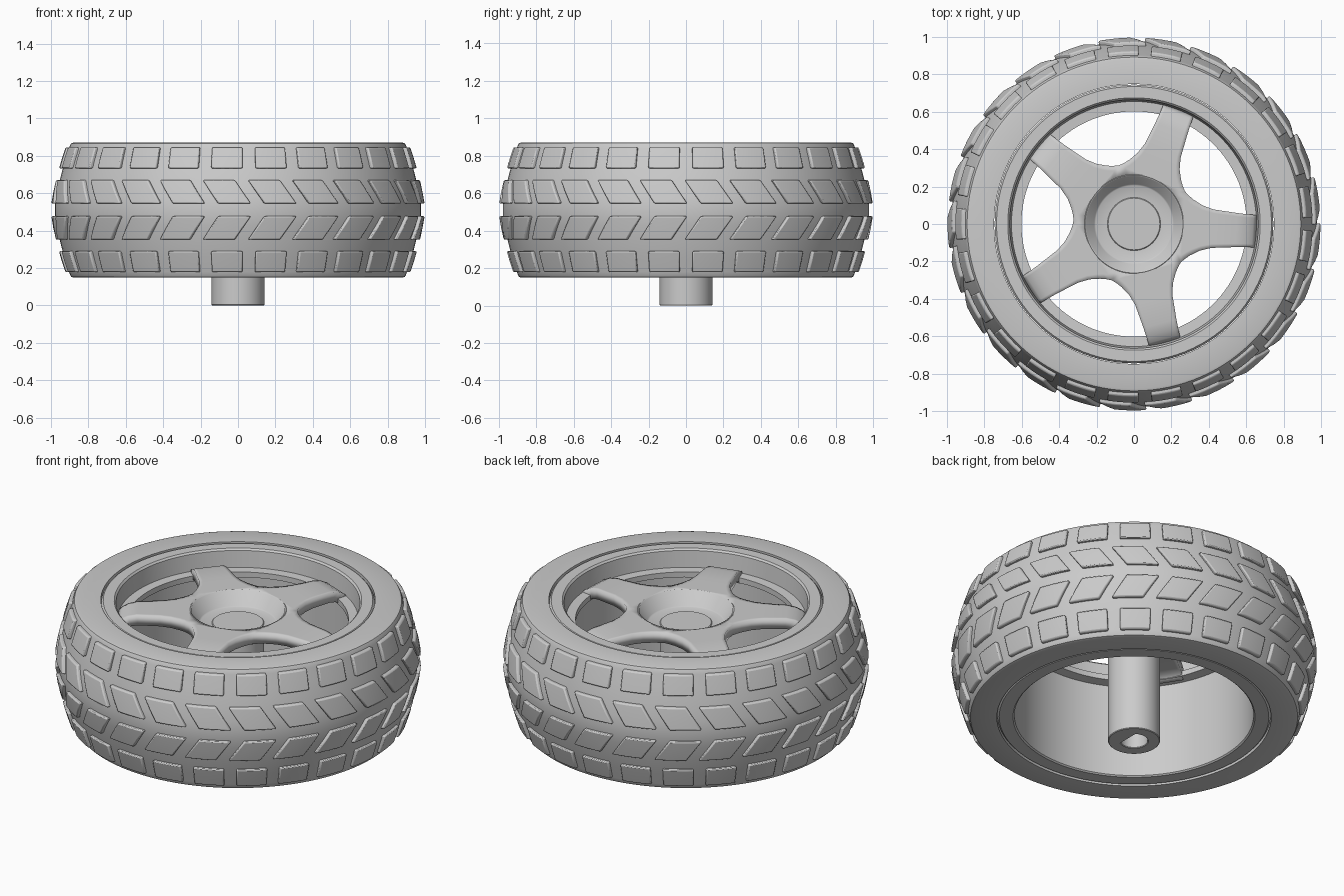
import bpy, bmesh, math

if "Cube" in bpy.data.objects:
    bpy.data.objects.remove(bpy.data.objects["Cube"])

MID = 0.51           # height of the tyre's centre line
PITCH = math.tau / 25

grey = bpy.data.materials.new("plain grey")
grey.use_nodes = True
colour = (0.6, 0.6, 0.6, 1)
grey.diffuse_color = colour
grey.node_tree.nodes["Principled BSDF"].inputs["Base Color"].default_value = colour


def finish(bm, name, angle=35):
    mesh = bpy.data.meshes.new(name)
    bm.to_mesh(mesh)
    bm.free()
    obj = bpy.data.objects.new(name, mesh)
    bpy.context.collection.objects.link(obj)
    mesh.materials.append(grey)
    bpy.ops.object.select_all(action='DESELECT')
    obj.select_set(True)
    bpy.context.view_layer.objects.active = obj
    bpy.ops.object.shade_smooth_by_angle(angle=math.radians(angle))
    return obj


def polar(r, a, z):
    return (r * math.cos(a), r * math.sin(a), z)


def lathe(profile, steps=100, closed=True):
    """Turn a profile of (radius, height) pairs around the z axis."""
    bm = bmesh.new()
    rings = [[bm.verts.new(polar(r, math.tau * i / steps, z)) for i in range(steps)]
             for r, z in profile]
    pairs = list(zip(rings, rings[1:]))
    if closed:
        pairs.append((rings[-1], rings[0]))
    else:
        bm.faces.new(rings[0])
        bm.faces.new(rings[-1])
    for a, b in pairs:
        for i in range(steps):
            j = (i + 1) % steps
            bm.faces.new((a[i], a[j], b[j], b[i]))
    bmesh.ops.recalc_face_normals(bm, faces=bm.faces)
    return bm


def tread_radius(z):
    u = max(abs(z - MID) - 0.04, 0)
    return 0.998 - 0.17 * u - 0.3 * u * u


# Tyre carcass: crowned outside with rounded shoulders and flat side walls
half = [(0.748, 0.361), (0.88, 0.361), (0.892, 0.357), (0.899, 0.345)]
half += [(tread_radius(MID + d) - 0.02, d) for d in (0.33, 0.26, 0.2, 0.14, 0.08, 0.03)]
profile = [(r, MID + d) for r, d in half] + [(r, MID - d) for r, d in reversed(half)]
finish(lathe(profile, 125), "tyre")

# Tread blocks: straight shoulder rows and slanted centre rows
def tread_row(name, low, high, slant):
    bm = bmesh.new()
    cols, rows = 5, 3
    for k in range(25):
        centre = (k + 0.5) * PITCH
        layers = []
        for depth in (0, 0.035):
            grid = []
            for j in range(rows):
                t = j / (rows - 1)
                z = low + (high - low) * t
                grid.append([bm.verts.new(polar(
                    tread_radius(z) - depth,
                    centre + math.radians(10.2 * (i / (cols - 1) - 0.5) + slant * (t - 0.5)), z))
                    for i in range(cols)])
            layers.append(grid)
        top, base = layers
        for g in layers:
            for j in range(rows - 1):
                for i in range(cols - 1):
                    bm.faces.new((g[j][i], g[j][i + 1], g[j + 1][i + 1], g[j + 1][i]))
        for j in (0, rows - 1):
            for i in range(cols - 1):
                bm.faces.new((top[j][i], top[j][i + 1], base[j][i + 1], base[j][i]))
        for i in (0, cols - 1):
            for j in range(rows - 1):
                bm.faces.new((top[j][i], top[j + 1][i], base[j + 1][i], base[j][i]))
    bmesh.ops.recalc_face_normals(bm, faces=bm.faces)
    obj = finish(bm, name, 50)
    bevel = obj.modifiers.new("soft edges", 'BEVEL')
    bevel.width = 0.007
    bevel.segments = 2
    bevel.limit_method = 'ANGLE'
    bevel.angle_limit = math.radians(40)


tread_row("upper_shoulder_blocks", 0.733, 0.845, 0)
tread_row("upper_centre_blocks", 0.545, 0.67, -5)
tread_row("lower_centre_blocks", 0.352, 0.477, 5)
tread_row("lower_shoulder_blocks", 0.178, 0.29, 0)

# Rim: barrel with a narrow inner ledge below the spokes
finish(lathe([(0.745, 0.855), (0.735, 0.867), (0.675, 0.867), (0.665, 0.857), (0.655, 0.76),
              (0.602, 0.757), (0.602, 0.725), (0.652, 0.715), (0.652, 0.16),
              (0.66, 0.153), (0.735, 0.153), (0.745, 0.165)]), "rim")

# Five spokes: (distance, half width, height) stations blending into the hub
stations = [(0.66, 0.086, 0.755), (0.635, 0.087, 0.778), (0.6, 0.088, 0.797),
            (0.55, 0.091, 0.808), (0.42, 0.103, 0.81), (0.36, 0.121, 0.81),
            (0.31, 0.149, 0.81), (0.285, 0.168, 0.81), (0.262, 0.19, 0.81)]
bm = bmesh.new()
sides = range(-5, 6)
for k in range(5):
    turn = math.radians(72 * k - 3.4)
    grid = []
    for x, w, z in stations:
        grid.append([bm.verts.new(polar(math.hypot(x, w * s / 5),
                                        math.atan2(w * s / 5, x) + turn, z)) for s in sides])
    grid.append([bm.verts.new(polar(0.255, math.radians(36 * s / 5) + turn, 0.81)) for s in sides])
    for a, b in zip(grid, grid[1:]):
        for i in range(len(a) - 1):
            bm.faces.new((a[i], a[i + 1], b[i + 1], b[i]))
bmesh.ops.remove_doubles(bm, verts=bm.verts, dist=0.003)
for f in bm.faces:
    f.normal_update()
    if f.normal.z < 0:
        f.normal_flip()
spokes = finish(bm, "spokes")
solid = spokes.modifiers.new("thickness", 'SOLIDIFY')
solid.thickness = 0.06
solid.offset = -1

# Hub cup sunk into the centre of the spokes
finish(lathe([(0.268, 0.808), (0.262, 0.812), (0.255, 0.808), (0.213, 0.735), (0.205, 0.73),
              (0.12, 0.73), (0.12, 0.7), (0.225, 0.7), (0.268, 0.755)], 80), "hub_cup")

# Axle shaft with a blind D-shaped bore in its lower end
bm = lathe([(0.075, 0.4), (0.075, 0.004), (0.079, 0), (0.138, 0), (0.142, 0.004),
            (0.142, 0.733), (0.138, 0.737)], 64, closed=False)
for v in bm.verts:
    if math.hypot(v.co.x, v.co.y) < 0.08 and v.co.z < 0.5:
        v.co.x = min(v.co.x, 0.045)
finish(bm, "axle_shaft")
